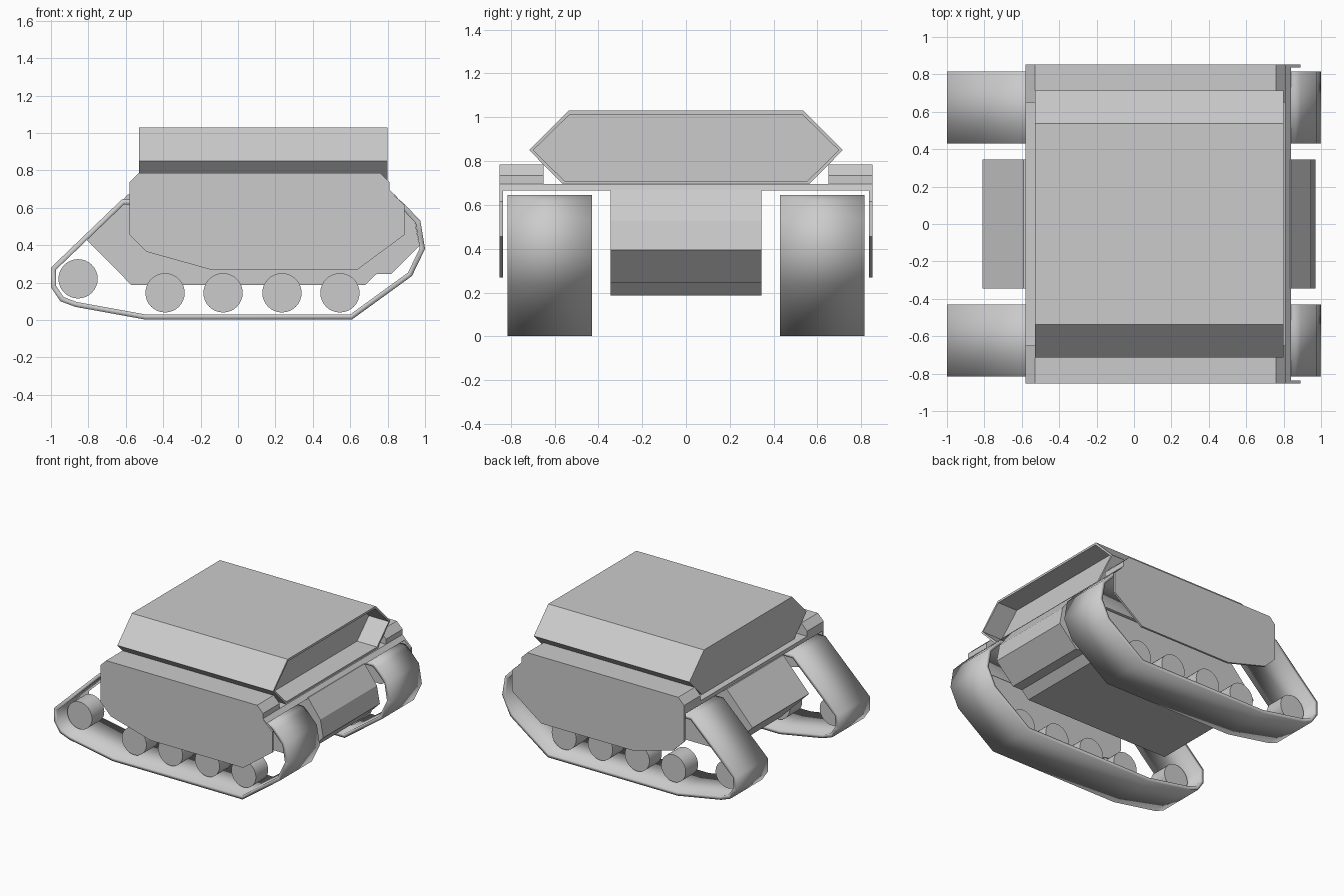
import bpy, bmesh, math
from mathutils import Matrix

cube = bpy.data.objects.get("Cube")
if cube:
    bpy.data.objects.remove(cube, do_unlink=True)

grey = bpy.data.materials.new("plain grey")
grey.use_nodes = True
GREY = (0.6, 0.6, 0.6, 1)
grey.diffuse_color = GREY
grey.node_tree.nodes["Principled BSDF"].inputs["Base Color"].default_value = GREY


def finish(name, bm, smooth=False):
    mesh = bpy.data.meshes.new(name)
    bm.to_mesh(mesh)
    bm.free()
    obj = bpy.data.objects.new(name, mesh)
    bpy.context.collection.objects.link(obj)
    mesh.materials.append(grey)
    if smooth:
        bpy.ops.object.select_all(action='DESELECT')
        obj.select_set(True)
        bpy.context.view_layer.objects.active = obj
        bpy.ops.object.shade_smooth_by_angle(angle=math.radians(30))
    return obj


def sweep(profile, y0, y1, capped=True):
    """Extrude a clockwise side profile (x, z) from y0 to y1."""
    bm = bmesh.new()
    near = [bm.verts.new((x, y0, z)) for x, z in profile]
    far = [bm.verts.new((x, y1, z)) for x, z in profile]
    for i in range(len(profile)):
        j = (i + 1) % len(profile)
        bm.faces.new((near[i], near[j], far[j], far[i]))
    if capped:
        bm.faces.new(near[::-1])
        bm.faces.new(far)
        bmesh.ops.recalc_face_normals(bm, faces=bm.faces)
    return bm


# Central hull and the deck over the tracks
HULL = [(-.81, .43), (-.59, .67), (.84, .67), (.945, .53), (.97, .395),
        (.82, .245), (.74, .245), (.68, .187), (-.57, .187)]
finish("hull", sweep(HULL, -.345, .345))
DECK = [(-.58, .665), (-.58, .695), (.81, .695), (.84, .665)]
finish("deck", sweep(DECK, -.85, .85))

# Upper casemate: six-sided section along x, with a recessed rear opening
SECTION = [(-.715, .85), (-.537, 1.03), (.537, 1.03),
           (.715, .85), (.56, .692), (-.56, .692)]
bm = bmesh.new()
ring = [bm.verts.new((-.53, y, z)) for y, z in SECTION]
base = bm.faces.new(ring)
ext = bmesh.ops.extrude_face_region(bm, geom=[base])["geom"]
bmesh.ops.translate(bm, vec=(1.33, 0, 0),
                    verts=[v for v in ext if isinstance(v, bmesh.types.BMVert)])
bmesh.ops.recalc_face_normals(bm, faces=bm.faces)
opening = next(f for f in bm.faces if f.normal.x > .9)
bmesh.ops.inset_region(bm, faces=[opening], thickness=.018)
inner = bmesh.ops.extrude_discrete_faces(bm, faces=[opening])["faces"][0]
bmesh.ops.translate(bm, vec=(-.17, 0, 0), verts=inner.verts)
finish("casemate", bm)

# Profiles repeated on both sides
TRACK = [(-1, .28), (-.62, .645), (.86, .645), (.89, .62), (.975, .53),
         (1, .38), (.93, .235), (.61, .003), (-.5, .003), (-.87, .07),
         (-.95, .1), (-1, .175)]
FENDER = [(-.58, .69), (-.58, .735), (-.53, .785), (.76, .785),
          (.81, .735), (.81, .69)]
SKIRT = FENDER[1:] + [(.89, .615), (.89, .455), (.64, .27), (-.15, .27),
                      (-.49, .365), (-.58, .455)]
WHEELS = [(-.855, .22)] + [(x, .145) for x in (-.39, -.08, .235, .545)]

for side, s in (("left_to_back", 1), ("right_to_front", -1)):
    def span(a, b):
        return sorted((s * a, s * b))

    # Hollow track band
    track = finish(f"track_{side}", sweep(TRACK, *span(.43, .815), False), True)
    thick = track.modifiers.new("thickness", 'SOLIDIFY')
    thick.thickness = .027
    thick.offset = -1
    thick.use_even_offset = True

    # Fender box and thin side skirt
    finish(f"fender_{side}", sweep(FENDER, *span(.65, .85)))
    finish(f"skirt_{side}", sweep(SKIRT, *span(.836, .852)))

    # Idler and road wheels
    for i, (x, z) in enumerate(WHEELS):
        bm = bmesh.new()
        bmesh.ops.create_cone(
            bm, cap_ends=True, segments=32, radius1=.105, radius2=.105, depth=.15,
            matrix=Matrix.Translation((x, s * .635, z)) @ Matrix.Rotation(math.pi / 2, 4, 'X'))
        finish(f"{'road_wheel' if i else 'idler_wheel'}_{side}_{i}", bm, True)
